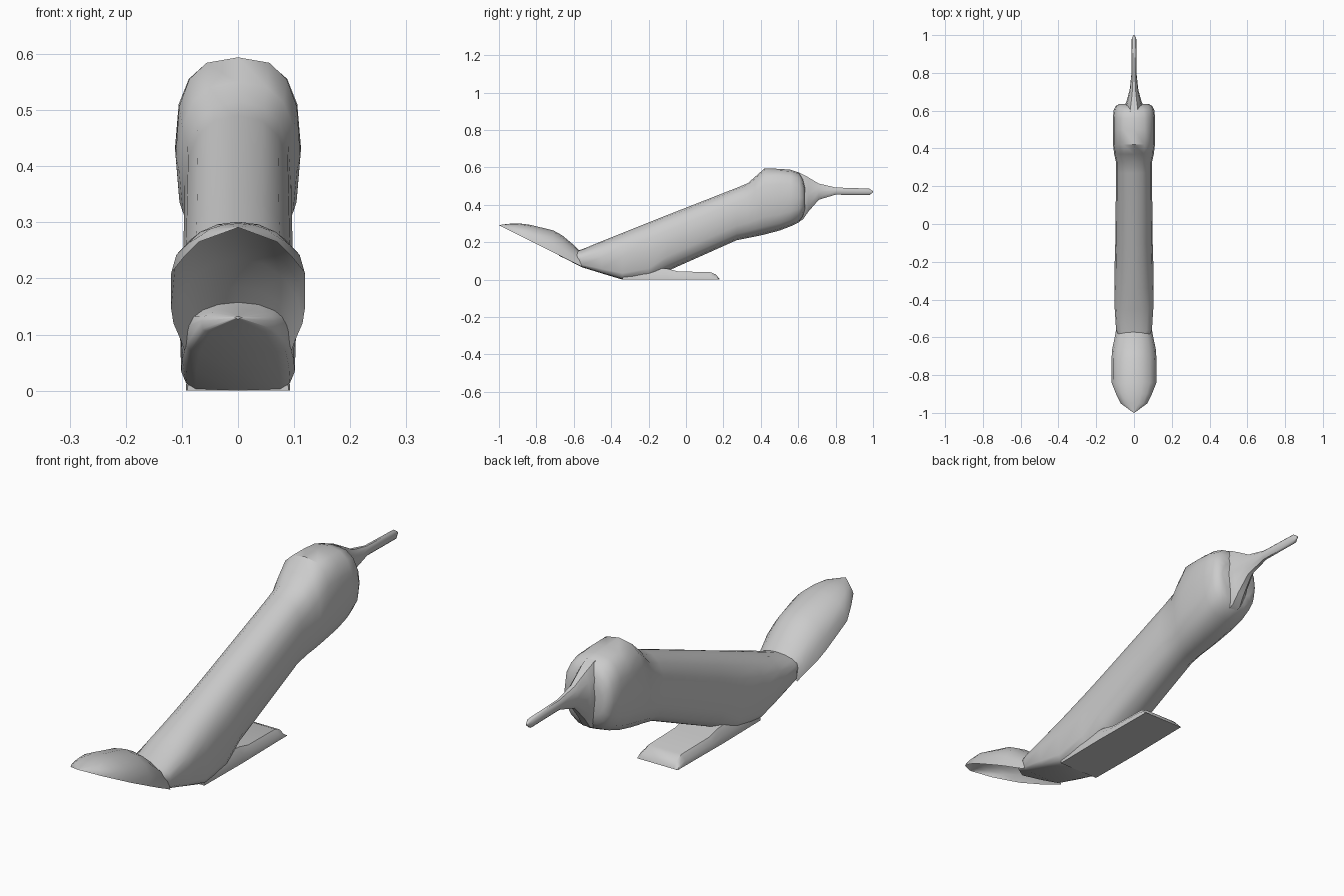
import bpy, bmesh
from math import sin, cos, pi


def ring(y, top, bot, w, et=2.3, eb=2.3, n=16):
    """Closed superellipse section; et/eb set how boxy the upper/lower halves are."""
    mid, half = (top + bot) / 2, (top - bot) / 2
    pts = []
    for i in range(n):
        a = 2 * pi * i / n
        c, s = cos(a), sin(a)
        e = 2 / (et if s >= 0 else eb)
        pts.append((w * abs(c) ** e * (1 if c >= 0 else -1), y,
                    mid + half * abs(s) ** e * (1 if s >= 0 else -1)))
    return pts


def arch(y, top, bot, w, n=8):
    """Open half section, rim at the bottom."""
    return [(w * cos(pi * i / n), y, bot + (top - bot) * sin(pi * i / n))
            for i in range(n + 1)]


def loft(name, rings, closed=True, angle=40):
    bm = bmesh.new()
    rows = [[bm.verts.new(p) for p in r] for r in rings]
    n = len(rows[0])
    for a, b in zip(rows, rows[1:]):
        for i in range(n if closed else n - 1):
            j = (i + 1) % n
            bm.faces.new((a[i], a[j], b[j], b[i]))
    if closed:
        bm.faces.new(rows[0])
        bm.faces.new(rows[-1][::-1])
    bmesh.ops.remove_doubles(bm, verts=bm.verts, dist=0.0005)
    bmesh.ops.recalc_face_normals(bm, faces=bm.faces)
    me = bpy.data.meshes.new(name)
    bm.to_mesh(me)
    bm.free()
    ob = bpy.data.objects.new(name, me)
    bpy.context.collection.objects.link(ob)
    bpy.ops.object.select_all(action='DESELECT')
    ob.select_set(True)
    bpy.context.view_layer.objects.active = ob
    bpy.ops.object.shade_smooth_by_angle(angle=angle * pi / 180)
    return ob


# Tilted tube body with pointed lower lip and swollen head: y, top, bottom, half width, shape
loft("body", [ring(*s) for s in [
    (-0.68, 0.132, 0.128, 0.005, 2, 2),
    (-0.63, 0.145, 0.104, 0.065, 2, 6),
    (-0.56, 0.16, 0.067, 0.095, 2, 6),
    (-0.45, 0.205, 0.033, 0.102, 2.2, 6),
    (-0.34, 0.249, 0.0, 0.104, 2.2, 6),
    (-0.20, 0.305, 0.0, 0.102, 2.3, 4),
    (-0.10, 0.345, 0.045, 0.099, 2.3, 2.6),
    (0.27, 0.49, 0.21, 0.095, 2.4, 2.4),
    (0.33, 0.515, 0.222, 0.096, 2.5, 2.4),
    (0.37, 0.55, 0.23, 0.105, 2.7, 2.4),
    (0.42, 0.594, 0.241, 0.111, 2.8, 2.5),
    (0.50, 0.592, 0.262, 0.112, 2.8, 2.6),
    (0.56, 0.587, 0.285, 0.112, 2.7, 2.6),
    (0.605, 0.572, 0.307, 0.107, 2.6, 2.5),
    (0.625, 0.54, 0.335, 0.096, 2.5, 2.5),
    (0.635, 0.50, 0.37, 0.08, 2.4, 2.4),
]])

# Flat foot plate under the body
loft("foot", [[(x, y, z) for x, z in
               [(-w, 0), (w, 0), (w * 0.98, h * 0.5), (w * 0.8, h),
                (-w * 0.8, h), (-w * 0.98, h * 0.5)]]
              for y, h, w in [(-0.34, 0.06, 0.09), (-0.10, 0.058, 0.093),
                              (-0.04, 0.043, 0.092), (0.13, 0.04, 0.09),
                              (0.16, 0.027, 0.09), (0.18, 0.002, 0.09)]])

# Raised open shell in front: y, top, half width; the rim is a straight slope
loft("front_shell", [arch(y, t, 0.07 - (y + 0.56) * 0.5, w) for y, t, w in [
    (-1.0, 0.291, 0.002),
    (-0.95, 0.298, 0.07),
    (-0.90, 0.301, 0.095),
    (-0.84, 0.294, 0.119),
    (-0.71, 0.263, 0.119),
    (-0.66, 0.235, 0.115),
    (-0.60, 0.185, 0.102),
    (-0.56, 0.145, 0.095),
]], closed=False)

# Thin tail flaring onto the head
loft("tail", [ring(*s, n=10) for s in [
    (0.595, 0.582, 0.30, 0.05),
    (0.625, 0.568, 0.315, 0.049),
    (0.655, 0.55, 0.36, 0.038),
    (0.71, 0.515, 0.425, 0.023),
    (0.80, 0.493, 0.453, 0.013),
    (0.98, 0.487, 0.45, 0.012),
    (1.0, 0.472, 0.466, 0.003),
]])
